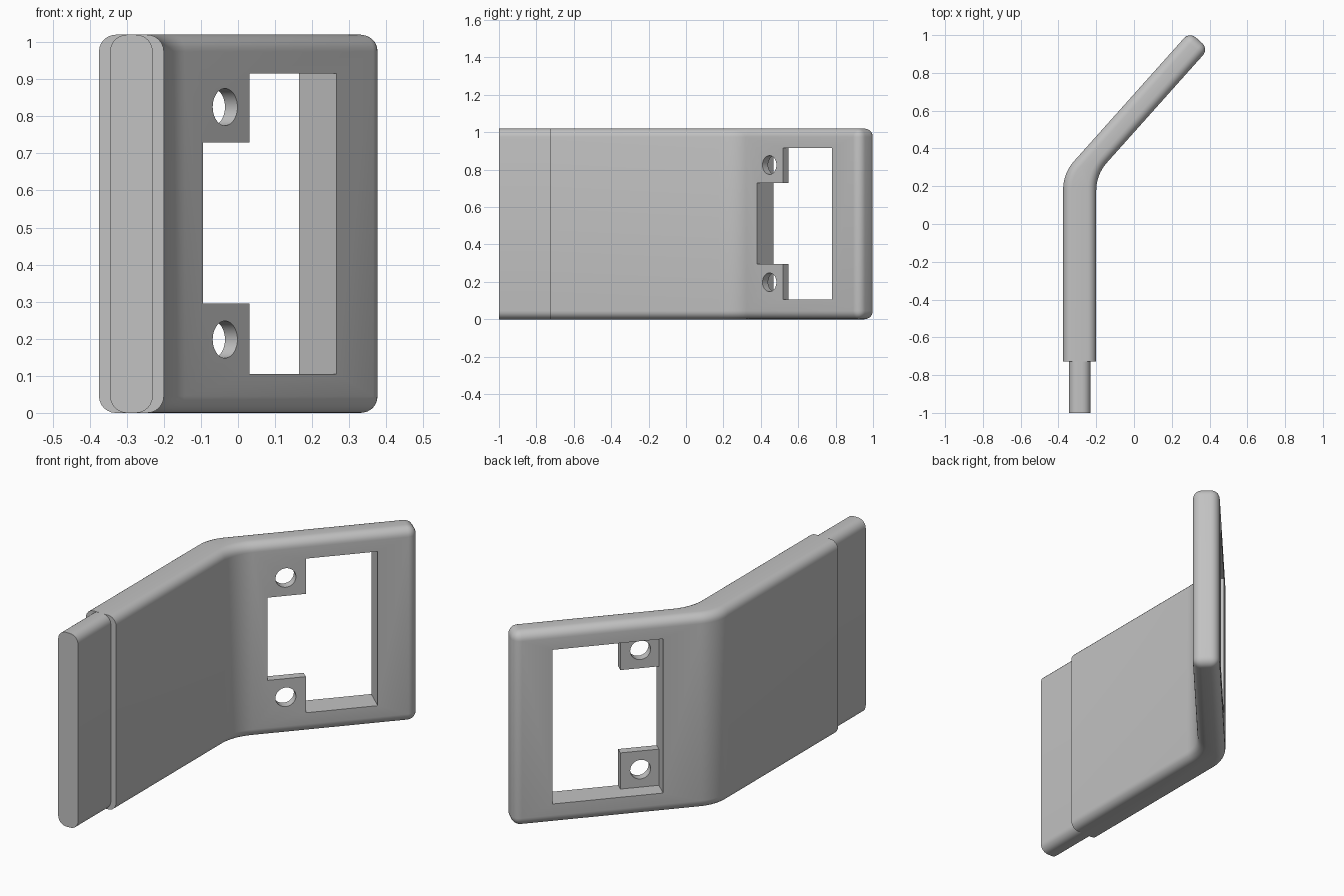
import bpy, bmesh, math
from mathutils import Vector, Matrix

cube = bpy.data.objects.get("Cube")
if cube:
    bpy.data.objects.remove(cube, do_unlink=True)

HEIGHT, ROUND = 1.02, 0.045
PLATE = 0.135                                  # thickness of the angled plate
ANGLE = math.radians(48.2)
ALONG = Vector((math.cos(ANGLE), math.sin(ANGLE), 0))
INNER = Vector((ALONG.y, -ALONG.x, 0))         # inner face direction
TIP = Vector((0.395, 0.927, 0))                # inner end corner before rounding

grey = bpy.data.materials.new("plain grey")
grey.use_nodes = True
COLOUR = (0.54, 0.54, 0.54, 1)
grey.diffuse_color = COLOUR
grey.node_tree.nodes["Principled BSDF"].inputs["Base Color"].default_value = COLOUR


def finish(bm, name):
    bm.normal_update()
    bmesh.ops.recalc_face_normals(bm, faces=bm.faces)
    mesh = bpy.data.meshes.new(name)
    bm.to_mesh(mesh)
    bm.free()
    mesh.materials.append(grey)
    obj = bpy.data.objects.new(name, mesh)
    bpy.context.collection.objects.link(obj)
    return obj


def activate(obj):
    bpy.ops.object.select_all(action="DESELECT")
    obj.select_set(True)
    bpy.context.view_layer.objects.active = obj


def bend(before, corner, after, setback=0.085, steps=10):
    """Points of a smooth arc that replaces a profile corner."""
    u, v = (before - corner).normalized(), (after - corner).normalized()
    half = u.angle(v) / 2
    centre = corner + (u + v).normalized() * setback / math.cos(half)
    start, end = corner + u * setback - centre, corner + v * setback - centre
    sweep = start.angle(end)
    return [centre + (start * math.sin(sweep * (1 - i / steps))
                      + end * math.sin(sweep * i / steps)) / math.sin(sweep)
            for i in range(steps + 1)]


def extruded(points, name, rounded):
    """Extrude a plan profile to full height and round the chosen edges."""
    bm = bmesh.new()
    face = bm.faces.new([bm.verts.new(p) for p in points])
    top = bmesh.ops.extrude_face_region(bm, geom=[face])["geom"]
    bmesh.ops.translate(bm, vec=(0, 0, HEIGHT),
                        verts=[v for v in top if isinstance(v, bmesh.types.BMVert)])
    bm.normal_update()
    bmesh.ops.recalc_face_normals(bm, faces=bm.faces)
    edges = [e for e in bm.edges if rounded(*[v.co for v in e.verts])]
    bmesh.ops.bevel(bm, geom=edges, offset=ROUND, segments=6, profile=0.5,
                    affect="EDGES", clamp_overlap=False)
    return finish(bm, name)


def place(s, depth, z):
    """Angled plate coordinates to world."""
    return TIP + ALONG * s + INNER * depth + Vector((0, 0, z))


def box_cutter(s0, s1, d0, d1, z0, z1):
    bm = bmesh.new()
    bmesh.ops.create_cube(bm, size=1)
    for v in bm.verts:
        v.co = place(s1 if v.co.x > 0 else s0, d1 if v.co.y > 0 else d0,
                     z1 if v.co.z > 0 else z0)
    return finish(bm, "cutter")


def hole_cutter(s, z, radius):
    bm = bmesh.new()
    turn = INNER.to_track_quat("Z", "Y").to_matrix().to_4x4()
    bmesh.ops.create_cone(bm, cap_ends=True, segments=40, radius1=radius, radius2=radius,
                          depth=0.5, matrix=Matrix.Translation(place(s, 0, z)) @ turn)
    return finish(bm, "cutter")


def cut(obj, cutter):
    mod = obj.modifiers.new("cut", "BOOLEAN")
    mod.operation, mod.solver, mod.object = "DIFFERENCE", "EXACT", cutter
    cutter.hide_render = True
    activate(obj)
    bpy.ops.object.modifier_apply(modifier=mod.name)
    bpy.data.objects.remove(cutter, do_unlink=True)


# Bent plate: thick straight arm running into a thinner angled plate
LEFT, RIGHT, SHOULDER = -0.375, -0.2, -0.727
outer_tip = TIP - INNER * PLATE
on_line = lambda p, x: Vector((x, p.y + (x - p.x) * math.tan(ANGLE), 0))
outer_bend, inner_bend = on_line(outer_tip, LEFT), on_line(TIP, RIGHT)
arm_left, arm_right = Vector((LEFT, SHOULDER, 0)), Vector((RIGHT, SHOULDER, 0))
profile = ([arm_right] + bend(arm_right, inner_bend, TIP) + [TIP, outer_tip]
           + bend(outer_tip, outer_bend, arm_left) + [arm_left])


def plate_edges(a, b):
    if abs(a.z - b.z) > 0.5:
        return a.y > 0.8
    return max(a.y, b.y) > SHOULDER + 0.01


plate = extruded(profile, "bent_plate", plate_edges)

# Window with a slot between two thin mounting tabs, flush with the inner face
SLOT, TAB, END = -0.735, -0.547, -0.195
LOW, HIGH = 0.105, 0.915
cut(plate, box_cutter(SLOT, END, -0.3, -0.045, LOW, HIGH))
cut(plate, box_cutter(TAB, END, -0.3, 0.1, LOW, HIGH))
cut(plate, box_cutter(SLOT, TAB + 0.05, -0.3, 0.1, 0.295, 0.73))
for z in (0.198, 0.825):
    cut(plate, hole_cutter(-0.645, z, 0.05))

# Narrow tongue at the front end
x0, x1 = -0.345, -0.23
tongue = extruded([Vector(p) for p in ((x0, -1, 0), (x1, -1, 0),
                                       (x1, SHOULDER, 0), (x0, SHOULDER, 0))],
                  "tongue", lambda a, b: abs(a.y - b.y) > 0.1)

for obj in (plate, tongue):
    activate(obj)
    bpy.ops.object.shade_smooth_by_angle(angle=math.radians(30))
